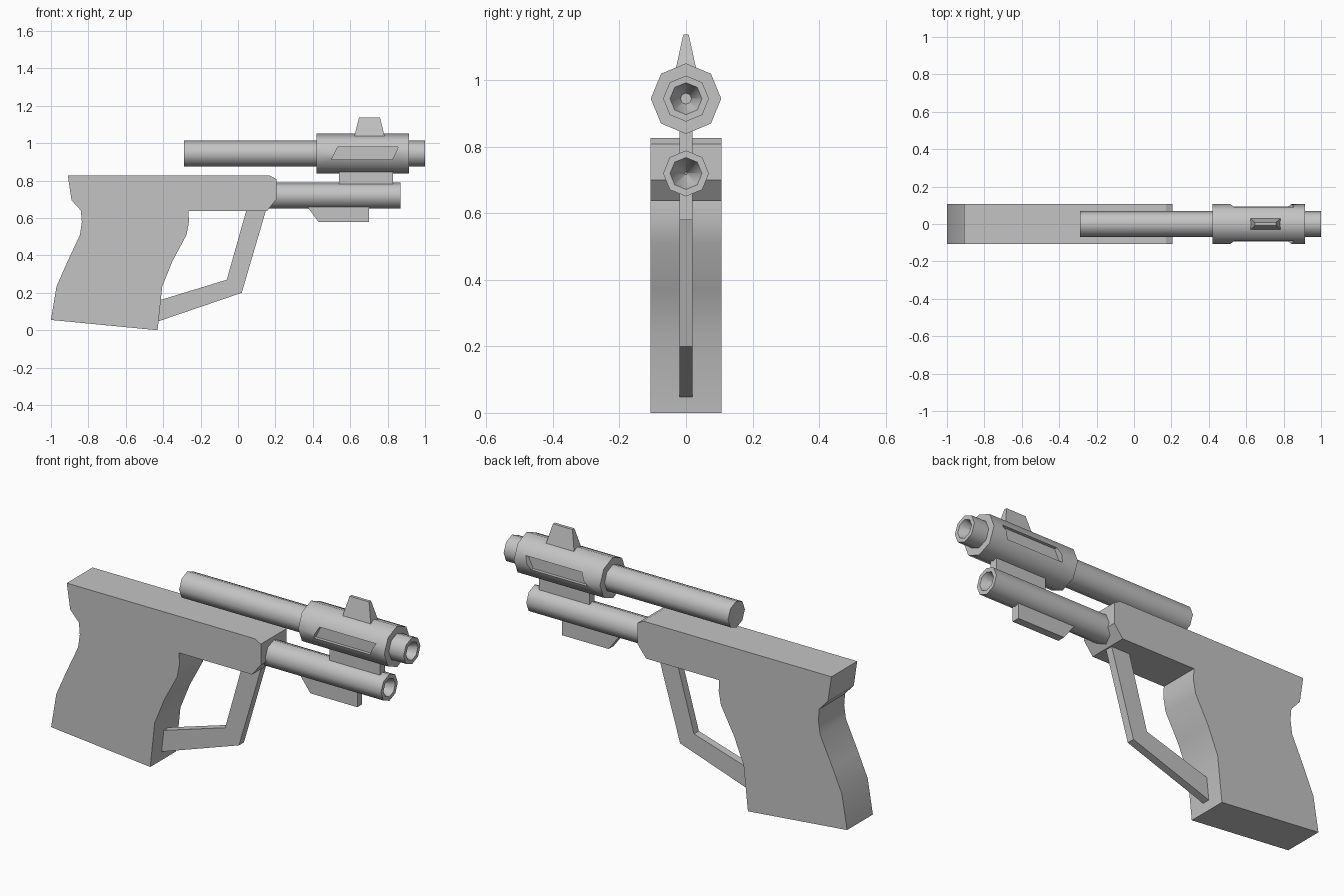
import bpy, bmesh, math
from mathutils import Vector

cube = bpy.data.objects.get("Cube")
if cube:
    bpy.data.objects.remove(cube, do_unlink=True)

GREY = (0.55, 0.55, 0.55, 1.0)
metal = bpy.data.materials.new("plain_grey")
metal.use_nodes = True
metal.diffuse_color = GREY
metal.node_tree.nodes["Principled BSDF"].inputs["Base Color"].default_value = GREY


def finish(name, bm, angle=25):
    bmesh.ops.recalc_face_normals(bm, faces=bm.faces)
    mesh = bpy.data.meshes.new(name)
    bm.to_mesh(mesh)
    bm.free()
    mesh.materials.append(metal)
    obj = bpy.data.objects.new(name, mesh)
    bpy.context.collection.objects.link(obj)
    smooth(obj, angle)
    return obj


def smooth(obj, angle):
    bpy.ops.object.select_all(action="DESELECT")
    obj.select_set(True)
    bpy.context.view_layer.objects.active = obj
    bpy.ops.object.shade_smooth_by_angle(angle=math.radians(angle))


def plate(name, outline, y0, y1):
    """Extrude an x-z outline from y0 to y1."""
    bm = bmesh.new()
    face = bm.faces.new([bm.verts.new((x, y0, z)) for x, z in outline])
    ext = bmesh.ops.extrude_face_region(bm, geom=[face])
    moved = [v for v in ext["geom"] if isinstance(v, bmesh.types.BMVert)]
    bmesh.ops.translate(bm, verts=moved, vec=Vector((0, y1 - y0, 0)))
    return finish(name, bm)


def tube(name, profile, z, sides=8):
    """Turn (x, radius) pairs around a lengthwise axis at height z."""
    bm = bmesh.new()
    rings = []
    for x, r in profile:
        turns = [math.tau * i / sides for i in range(sides)]
        rings.append([bm.verts.new((x, r * math.cos(a), z + r * math.sin(a))) for a in turns])
    for a, b in zip(rings, rings[1:]):
        for i in range(sides):
            j = (i + 1) % sides
            bm.faces.new((a[i], a[j], b[j], b[i]))
    bm.faces.new(rings[0])
    bm.faces.new(rings[-1])
    return finish(name, bm, 50)


# Grip and receiver in one slab
plate("grip_and_receiver", [
    (-0.91, 0.827), (0.17, 0.827), (0.205, 0.808), (0.205, 0.70), (0.155, 0.637),
    (-0.265, 0.637), (-0.262, 0.58), (-0.275, 0.51), (-0.35, 0.37), (-0.405, 0.235),
    (-0.43, 0.0), (-1.0, 0.055), (-0.97, 0.235), (-0.915, 0.36), (-0.845, 0.51),
    (-0.835, 0.58), (-0.84, 0.64), (-0.89, 0.695)], -0.106, 0.106)

# Trigger guard
plate("trigger_guard", [
    (0.155, 0.66), (0.02, 0.20), (-0.44, 0.043), (-0.43, 0.157),
    (-0.06, 0.27), (0.05, 0.66)], -0.02, 0.02)

# Barrels with tapered bores
R, BORE = 0.069, 0.048
UPPER, LOWER = 0.945, 0.72
for name, start, end, z in (("upper_barrel", -0.29, 1.0, UPPER),
                            ("lower_barrel", 0.12, 0.87, LOWER)):
    tube(name, [(start, R), (end, R), (end, BORE), (end - 0.12, 0.004)], z)

# Sleeve with a slanted groove cut in each side
sleeve = tube("barrel_sleeve", [(0.42, 0.106), (0.915, 0.106)], UPPER)
slot = [(0.50, 0.914), (0.825, 0.914), (0.857, 0.979), (0.533, 0.979)]
for side in (-1, 1):
    cutter = plate("groove_cutter", slot, side * 0.076, side * 0.15)
    cutter.hide_render = True
    mod = sleeve.modifiers.new("groove", "BOOLEAN")
    mod.operation = "DIFFERENCE"
    mod.solver = "EXACT"
    mod.object = cutter
    bpy.context.view_layer.objects.active = sleeve
    bpy.ops.object.modifier_apply(modifier=mod.name)
    bpy.data.objects.remove(cutter, do_unlink=True)
smooth(sleeve, 50)

# Bridge between the barrels and fin under the lower one
plate("barrel_bridge", [(0.54, 0.77), (0.83, 0.77), (0.83, 0.86), (0.54, 0.86)], -0.02, 0.02)
plate("lower_fin", [(0.355, 0.68), (0.43, 0.58), (0.70, 0.58), (0.70, 0.68)], -0.02, 0.02)

# Tapered front sight
bm = bmesh.new()
loops = []
for hx, hy, z in ((0.085, 0.034, 1.02), (0.056, 0.008, 1.138)):
    loops.append([bm.verts.new((0.703 + sx * hx, sy * hy, z))
                  for sx, sy in ((-1, -1), (1, -1), (1, 1), (-1, 1))])
for i in range(4):
    j = (i + 1) % 4
    bm.faces.new((loops[0][i], loops[0][j], loops[1][j], loops[1][i]))
for loop in loops:
    bm.faces.new(loop)
finish("front_sight", bm)
